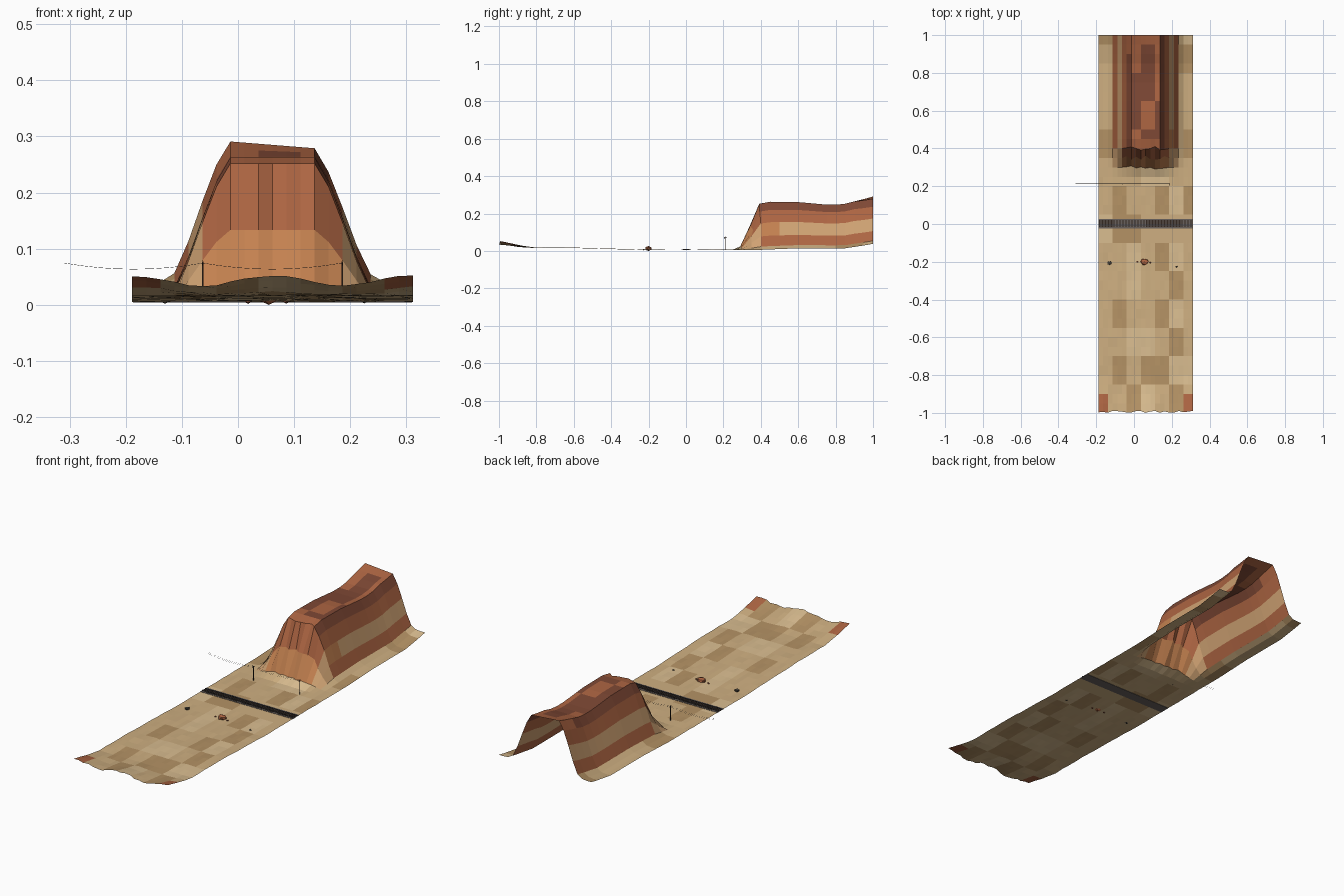
import bpy, bmesh, math, random
from mathutils import Vector

if "Cube" in bpy.data.objects:
    bpy.data.objects.remove(bpy.data.objects["Cube"])

random.seed(4)
CX = 0.0615            # centre line of the strip


def mat(name, r, g, b):
    m = bpy.data.materials.new(name)
    m.diffuse_color = (r, g, b, 1)
    m.use_nodes = True
    m.node_tree.nodes["Principled BSDF"].inputs["Base Color"].default_value = m.diffuse_color
    return m


COLOURS = [mat("sand", .62, .43, .22), mat("dark_sand", .46, .29, .13),
           mat("pale_sand", .70, .51, .28), mat("red_rock", .42, .13, .055),
           mat("dark_rock", .21, .065, .035), mat("orange_rock", .55, .22, .08),
           mat("tan_rock", .62, .36, .17)]
SAND, DSAND, PSAND, RED, DARK, ORANGE, TAN = range(7)
BALLAST = mat("ballast", .14, .12, .11)
STEEL = mat("steel", .05, .05, .055)
WOOD = mat("wood", .035, .022, .015)
BUSH = mat("scrub", .07, .06, .045)


def lerp(points, t):
    if t <= points[0][0]:
        return points[0][1]
    for (a, u), (b, v) in zip(points, points[1:]):
        if t <= b:
            return u + (v - u) * (t - a) / (b - a)
    return points[-1][1]


def finish(name, bm, mats):
    me = bpy.data.meshes.new(name)
    bm.to_mesh(me)
    bm.free()
    for m in mats:
        me.materials.append(m)
    ob = bpy.data.objects.new(name, me)
    bpy.context.collection.objects.link(ob)
    return ob


# profiles: ground along y, mesa across x, mesa front slope, mesa ridge
GROUND = [(-1, .043), (-.95, .036), (-.9, .027), (-.82, .017), (-.6, .017), (-.4, .011),
          (-.2, .006), (.4, .006), (.6, .014), (.85, .014), (.95, .029), (1, .038)]
SIDE = [(.075, 1), (.1, .83), (.125, .57), (.15, .29), (.175, .07), (.2, .01), (.225, 0)]
FRONT = [(.25, 0), (.3, .07), (.35, .5), (.4, .965), (.45, 1)]
RIDGE = [(.45, .255), (.6, .247), (.78, .231), (.9, .243), (1, .25)]


def height(dx, y):
    z = lerp(GROUND, y)
    if y < -.8:
        z += (-.8 - y) / .2 * .009 * math.cos(8 * math.pi * dx)
    if y > .25:
        z += lerp(RIDGE, y) * lerp(SIDE, abs(dx)) * lerp(FRONT, y)
        if y > .9:
            z -= (dx * .08 + .003) * (y - .9) / .1 * lerp(SIDE, abs(dx))
    elif abs(y) > .1:
        z += random.uniform(-.0015, .0015)
    return z


def patch(i, j, seed):
    return random.Random(i * 131 + j * 977 + seed).random()


# terrain sheet with mesa
NX, NY = 20, 40
bm = bmesh.new()
rows = []
for j in range(NY + 1):
    y = -1 + j * .05
    row = []
    for i in range(NX + 1):
        dx = -.25 + i * .025
        jy = 0
        if j == 0:
            jy = random.uniform(0, .012) if i != 10 else 0
        elif .28 < y < .42 and abs(dx) < .12:
            jy = random.uniform(-.011, .011)
        row.append(bm.verts.new((CX + dx, y + jy, height(dx, y))))
    rows.append(row)
for j in range(NY):
    for i in range(NX):
        f = bm.faces.new((rows[j][i], rows[j][i + 1], rows[j + 1][i + 1], rows[j + 1][i]))
        d, y = abs(-.2375 + i * .025), -.975 + j * .05
        p, q = patch(i // 3, j // 3, 5), patch(i // 2, j // 2, 9)
        c = DSAND if p < .2 else PSAND if p > .72 else SAND
        if j < 2 and (i < 2 or i > 17):
            c = RED
        if y > .3 and d < .175:
            if y < .35:
                c = ORANGE if d < .125 else TAN
            elif y < .4:
                c = RED if d < .125 else TAN
            elif d > .15:
                c = RED
            elif d > .125:
                c = TAN if q > .2 else ORANGE
            elif d > .1:
                c = RED
            elif d > .075:
                c = DARK if q < .75 else RED
            else:
                c = RED if p > .4 or y < .45 else DARK
        f.material_index = c
finish("desert_ground_and_mesa", bm, COLOURS)


def add_box(bm, centre, size):
    vs = bmesh.ops.create_cube(bm, size=1)["verts"]
    for v in vs:
        v.co = Vector(centre) + Vector(a * b for a, b in zip(v.co, size))


# railway: gravel bed, sleepers, rails
bm = bmesh.new()
add_box(bm, (CX, .002, .006), (.498, .05, .003))
finish("gravel_bed", bm, [BALLAST])
bm = bmesh.new()
for k in range(62):
    add_box(bm, (CX - .244 + k * .008, .002, .0082), (.004, .036, .0016))
finish("sleepers", bm, [WOOD])
bm = bmesh.new()
for s in (-1, 1):
    add_box(bm, (CX, .002 + s * .011, .0098), (.498, .002, .002))
finish("rails", bm, [STEEL])

# line poles with crossarms and insulators
POLE_Y = .21
bm = bmesh.new()
for x in (-.063, .186):
    add_box(bm, (x, POLE_Y, .0405), (.0022, .0022, .073))
    add_box(bm, (x, POLE_Y, .0705), (.0015, .014, .0018))
    for s in (-1, 1):
        add_box(bm, (x, POLE_Y + s * .0055, .073), (.0015, .0015, .003))
finish("line_poles", bm, [WOOD])

# sagging wires
cu = bpy.data.curves.new("wires", "CURVE")
cu.dimensions = "3D"
cu.bevel_depth = .0003
cu.bevel_resolution = 0
for s in (-1, 1):
    for x0 in (-.31, -.063):
        sp = cu.splines.new("POLY")
        sp.points.add(8)
        for k in range(9):
            t = k / 8
            z = .0745 - .011 * 4 * t * (1 - t)
            sp.points[k].co = (x0 + .248 * t, POLE_Y + s * .0055, z, 1)
cu.materials.append(STEEL)
bpy.context.collection.objects.link(bpy.data.objects.new("wires", cu))


# boulders and scrub
def rock(name, x, y, z, r, h, m):
    bm = bmesh.new()
    bmesh.ops.create_icosphere(bm, subdivisions=1, radius=1)
    for v in bm.verts:
        v.co *= random.uniform(.85, 1.08)
        v.co = (x + v.co.x * r, y + v.co.y * r * .8, z + v.co.z * h)
    low = min(v.co.z for v in bm.verts)
    for v in bm.verts:
        v.co.z += max(0, -low)
    finish(name, bm, [m])


rock("boulder", .055, -.2, .0135, .024, .0135, COLOURS[RED])
rock("small_bush", -.13, -.207, .01, .014, .008, BUSH)
for n, (x, y) in enumerate([(.018, -.2), (.086, -.204), (.225, -.226)]):
    rock("pebble_%d" % n, x, y, .007, .006, .005, BUSH if n == 2 else COLOURS[DARK])
